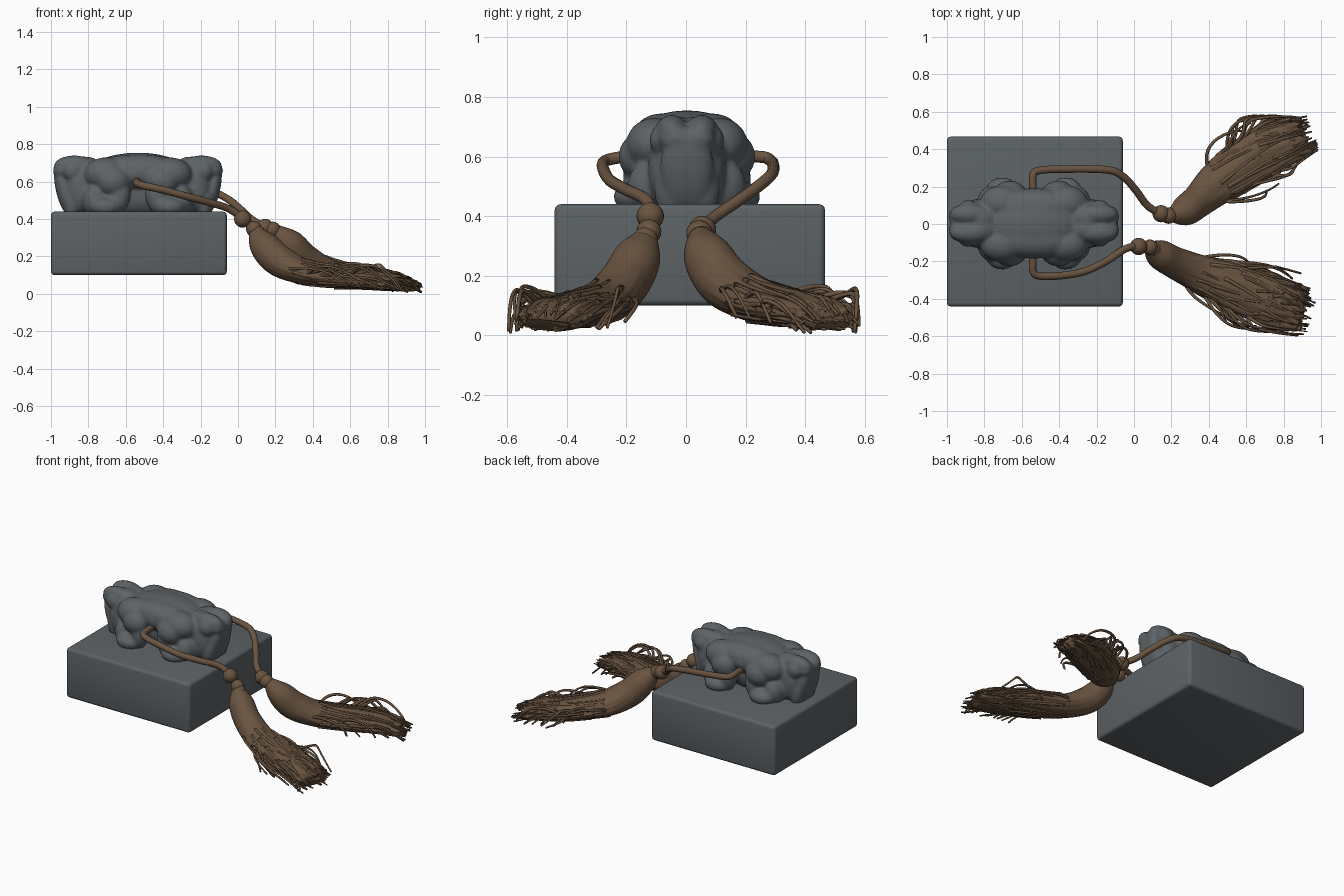
import bpy, bmesh, math, random
from mathutils import Vector, Matrix

if "Cube" in bpy.data.objects:
    bpy.data.objects.remove(bpy.data.objects["Cube"])

random.seed(4)
UP = Vector((0, 0, 1))


def material(name, rgb):
    m = bpy.data.materials.new(name)
    m.diffuse_color = (*rgb, 1)
    m.use_nodes = True
    m.node_tree.nodes["Principled BSDF"].inputs["Base Color"].default_value = m.diffuse_color
    return m


STONE = material("grey stone", (0.108, 0.122, 0.132))
SILK = material("brown silk", (0.142, 0.088, 0.052))


def finish(bm, name, mat, angle=None):
    bmesh.ops.recalc_face_normals(bm, faces=bm.faces)
    me = bpy.data.meshes.new(name)
    bm.to_mesh(me)
    bm.free()
    me.materials.append(mat)
    ob = bpy.data.objects.new(name, me)
    bpy.context.collection.objects.link(ob)
    for p in me.polygons:
        p.use_smooth = True
    if angle:
        bpy.context.view_layer.objects.active = ob
        ob.select_set(True)
        bpy.ops.object.shade_smooth_by_angle(angle=math.radians(angle))
        ob.select_set(False)
    return ob


def blob(bm, c, r, lean=0.0, seg=24):
    """Ellipsoid, leaning about the y axis."""
    mat = Matrix.Translation(c) @ Matrix.Rotation(lean, 4, 'Y') @ Matrix.Diagonal((*r, 1))
    bmesh.ops.create_uvsphere(bm, u_segments=seg, v_segments=seg // 2 + 2, radius=1, matrix=mat)


def spline(pts, t):
    """Catmull-Rom through tuples of any length, t in 0..1."""
    f = min(max(t, 0), 1) * (len(pts) - 1)
    i = min(int(f), len(pts) - 2)
    u = f - i
    a, b, c, d = (pts[min(max(i + k, 0), len(pts) - 1)] for k in (-1, 0, 1, 2))
    return [0.5 * (2 * q + (r - p) * u + (2 * p - 5 * q + 4 * r - s) * u * u
                   + (3 * q - p - 3 * r + s) * u ** 3) for p, q, r, s in zip(a, b, c, d)]


def frame(pts, t):
    """Position, side, normal, half width, half height."""
    p = spline(pts, t)
    tan = (Vector(spline(pts, t + .01)[:3]) - Vector(spline(pts, t - .01)[:3])).normalized()
    side = tan.cross(UP).normalized()
    return Vector(p[:3]), side, side.cross(tan), p[3], p[4]


def skin(bm, rings):
    vs = [[bm.verts.new(p) for p in r] for r in rings]
    n = len(vs[0])
    for a, b in zip(vs, vs[1:]):
        for i in range(n):
            bm.faces.new((a[i], a[(i + 1) % n], b[(i + 1) % n], b[i]))
    bm.faces.new(vs[0][::-1])
    bm.faces.new(vs[-1])


def tube(bm, pts, radius, sides=5, steps=14, tip=1.0):
    """Round tube through 3D points, tapering to tip * radius."""
    pts = [(*p, 1, 1) for p in pts]
    rings = []
    for k in range(steps + 1):
        c, s, n, _, _ = frame(pts, k / steps)
        r = radius * (1 + (tip - 1) * k / steps)
        rings.append([c + (s * math.cos(a) + n * math.sin(a)) * r
                      for a in (math.tau * i / sides for i in range(sides))])
    skin(bm, rings)


# Stone block
bm = bmesh.new()
bmesh.ops.create_cube(bm, size=1, matrix=Matrix.Translation((-.53, .013, .27))
                      @ Matrix.Diagonal((.94, .908, .34, 1)))
bmesh.ops.bevel(bm, geom=bm.edges[:], offset=.02, segments=3, profile=.5, affect='EDGES')
finish(bm, "seal_block", STONE, 35)

# Two-headed beast knob: one quarter, repeated on both ends and both sides
QUARTER = [
    ((0, 0, .645), (.27, .19, .11), 0),           # trunk
    ((0, .02, .53), (.24, .1, .12), 0),           # belly
    ((.03, .085, .66), (.2, .1, .085), 0),        # back
    ((.17, .11, .64), (.12, .095, .09), 0),       # mane
    ((.28, .03, .58), (.13, .1, .155), 0),        # neck
    ((.34, .05, .685), (.11, .055, .055), 0),     # forehead
    ((.35, .09, .655), (.05, .035, .05), 0),      # ears
    ((.405, .035, .66), (.05, .06, .045), 0),     # muzzle
    ((.4, .02, .56), (.04, .07, .14), .22),       # front of the face
    ((.36, .05, .49), (.045, .06, .1), .15),      # jaw
    ((.3, .08, .56), (.08, .05, .12), 0),         # cheek
    ((.13, .155, .6), (.09, .075, .08), 0),       # shoulder
    ((.1, .16, .52), (.06, .055, .1), -.2),       # leg
    ((.17, .165, .465), (.09, .082, .055), 0),    # paw
    ((.23, .12, .5), (.07, .08, .09), 0),         # chest
]
bm = bmesh.new()
for (x, y, z), r, lean in QUARTER:
    for sx in (-1, 1):
        for sy in ((-1, 1) if y else (1,)):
            blob(bm, (-.535 + sx * x, .003 + sy * y, z), r, sx * lean)
beast = finish(bm, "beast_knob", STONE)
rm = beast.modifiers.new("fuse", 'REMESH')
rm.mode, rm.voxel_size, rm.use_smooth_shade = 'VOXEL', .009, True
sm = beast.modifiers.new("soften", 'SMOOTH')
sm.factor, sm.iterations = .5, 8

# Cord paths, beads, and tassel profiles (x, y, z, half width, half height)
CORDS = {
    "near": [(-.54, 0, .6), (-.54, -.18, .6), (-.54, -.25, .592), (-.51, -.277, .58), (-.4, -.277, .556),
             (-.27, -.255, .52), (-.15, -.2, .488), (-.05, -.135, .455), (.03, -.112, .4)],
    "far": [(-.54, 0, .6), (-.54, .18, .6), (-.54, .26, .598), (-.51, .285, .585), (-.4, .293, .572),
            (-.15, .29, .545), (-.06, .255, .51), (.01, .18, .455), (.07, .1, .4), (.14, .055, .36)],
}
BEADS = {
    "near": [((.025, -.12, .4), .046), ((.085, -.125, .347), .042), ((.105, -.135, .325), .04)],
    "far": [((.145, .055, .355), .046), ((.185, .045, .342), .044)],
}
TASSELS = {
    "near": [(.09, -.13, .335, .035, .035), (.135, -.16, .265, .077, .077), (.215, -.205, .18, .085, .085),
             (.35, -.265, .118, .1, .068), (.5, -.32, .096, .125, .062), (.65, -.38, .084, .135, .055),
             (.8, -.43, .068, .125, .048), (.96, -.475, .033, .1, .02)],
    "far": [(.2, .045, .34, .035, .035), (.27, .07, .27, .08, .08), (.345, .125, .185, .09, .09),
            (.45, .22, .125, .115, .075), (.58, .31, .1, .13, .065), (.7, .385, .086, .135, .058),
            (.82, .44, .07, .115, .05), (.96, .495, .035, .09, .02)],
}


def on_tassel(prof, t, a, k):
    c, s, n, w, h = frame(prof, t)
    p = c + s * math.cos(a) * w * k + n * math.sin(a) * h * k
    p.z = max(p.z, .009)
    p.x = min(p.x, .985)
    return p


for side, outer in (("near", 0.0), ("far", math.pi)):
    # Cord
    bm = bmesh.new()
    tube(bm, CORDS[side], .02, 12, 72)
    finish(bm, side + "_cord", SILK)

    # Knot beads
    bm = bmesh.new()
    for c, r in BEADS[side]:
        blob(bm, c, (r, r, r))
    finish(bm, side + "_knot", SILK)

    # Tassel body with folds that deepen towards the ragged end
    prof = TASSELS[side]
    bm = bmesh.new()
    rings, N, STEPS = [], 72, 44
    ph = random.random() * 6
    for k in range(STEPS + 1):
        t = .93 * k / STEPS
        ring = []
        for i in range(N):
            a = math.tau * i / N
            fold = .06 * math.sin(7 * a + ph + 4 * t) + .05 * math.sin(16 * a - 5 * t)
            p = on_tassel(prof, t, a, 1 + fold * max(0, t - .25) * 1.4)
            if k > STEPS - 3:
                p.x += random.uniform(-.03, .03)
            ring.append(p)
        rings.append(ring)
    skin(bm, rings)
    finish(bm, side + "_tassel", SILK)

    # Strands sunk into the tassel, fraying at its end
    bm = bmesh.new()
    for _ in range(70):
        a, da = random.uniform(0, math.tau), random.uniform(-.7, .7)
        t0, t1 = random.uniform(.4, .8), random.uniform(.88, 1)
        k1 = random.uniform(.6, 1.1)
        pts = []
        for j in range(6):
            u = j / 5
            k = .96 + (k1 - .96) * u ** 2 + random.uniform(-.03, .03)
            pts.append(on_tassel(prof, t0 + (t1 - t0) * u, a + da * u, k))
        tube(bm, pts, random.uniform(.007, .012), 6, 14, .4)

    # Loose wisps bowing out and curling on the sides, mostly the outer one
    for j in range(17):
        a = outer if j < 11 else math.pi - outer
        reach = random.uniform(1.1, 1.65) if j < 11 else random.uniform(1.05, 1.45)
        t0 = random.uniform(.36, .75)
        t1 = min(t0 + random.uniform(.2, .36), .98)
        lift = random.uniform(0, .09)
        bend, curl = random.uniform(1.6, 2.6), random.uniform(-.03, .03)
        pts = []
        for m in range(8):
            u = m / 7
            p = on_tassel(prof, t0 + (t1 - t0) * u, a, .85 + (reach - .85) * math.sin(u * bend))
            p.z = max(.009, p.z + lift * math.sin(u * 2.9) - .05 * u ** 3)
            p.x += curl * math.sin(u * 6)
            p.y += curl * u * u
            if abs(p.y) > .55:
                p.y = math.copysign(.55 + (abs(p.y) - .55) * .5, p.y)
            pts.append(p)
        tube(bm, pts, random.uniform(.007, .011), 6, 20, .6)
    finish(bm, side + "_strands", SILK)
